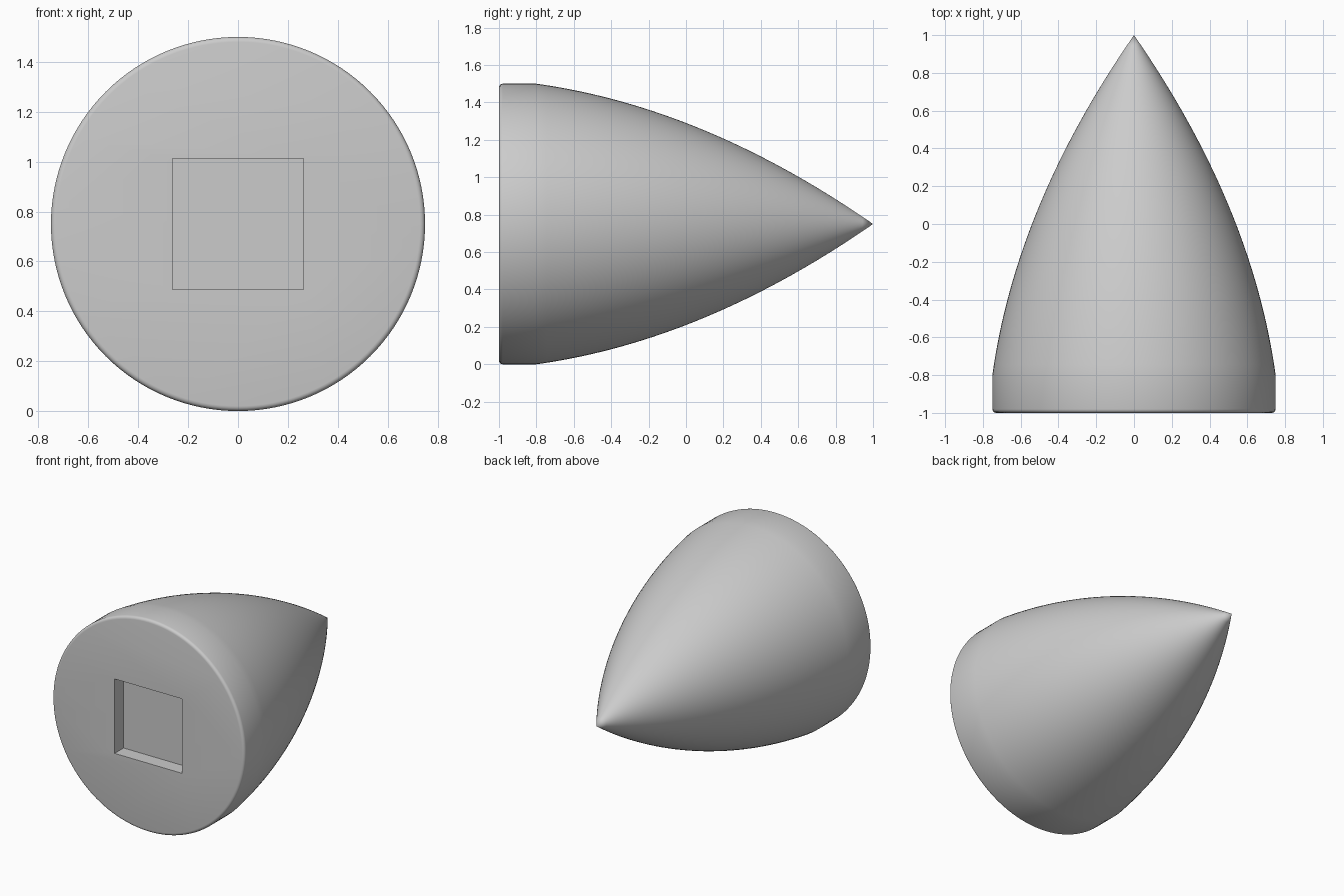
import bpy
import bmesh
import math
from mathutils import Matrix, Vector

cube = bpy.data.objects.get("Cube")
if cube:
    bpy.data.objects.remove(cube, do_unlink=True)

RADIUS = 0.75
CENTRE = Vector((0, 0, RADIUS))
SHOULDER, TIP, BASE = -0.8, 1.0, -1.0
SEGMENTS, STEPS = 128, 32
ROUND = 0.02

grey = bpy.data.materials.new("plain grey")
grey.use_nodes = True
colour = (0.6, 0.6, 0.6, 1)
grey.diffuse_color = colour
grey.node_tree.nodes["Principled BSDF"].inputs["Base Color"].default_value = colour


def make_object(name, bm):
    bmesh.ops.recalc_face_normals(bm, faces=bm.faces)
    mesh = bpy.data.meshes.new(name)
    bm.to_mesh(mesh)
    bm.free()
    mesh.materials.append(grey)
    obj = bpy.data.objects.new(name, mesh)
    bpy.context.collection.objects.link(obj)
    return obj


# Half profile (radius, y): flat base, rounded rim, straight collar, curved nose
profile = [(0, BASE)]
for i in range(5):
    a = math.radians(90) * i / 4
    profile.append((RADIUS - ROUND * (1 - math.sin(a)),
                    BASE + ROUND * (1 - math.cos(a))))
for i in range(STEPS + 1):
    t = i / STEPS
    profile.append((RADIUS - 0.25 * t - 0.5 * t * t,
                    SHOULDER + (TIP - SHOULDER) * t))

# Nose cone, turned around the lengthwise axis
bm = bmesh.new()
verts = [bm.verts.new(CENTRE + Vector((r, y, 0))) for r, y in profile]
edges = [bm.edges.new(pair) for pair in zip(verts, verts[1:])]
bmesh.ops.spin(bm, geom=verts + edges, cent=CENTRE, axis=(0, 1, 0),
               angle=math.tau, steps=SEGMENTS)
bmesh.ops.remove_doubles(bm, verts=bm.verts, dist=0.0001)
base_faces = [f for f in bm.faces if all(v.co.y < BASE + 0.0001 for v in f.verts)]
bmesh.ops.dissolve_faces(bm, faces=base_faces, use_verts=True)
nose_cone = make_object("nose_cone", bm)

# Square socket cut into the flat base
SOCKET, DEPTH = 0.525, 0.1
bm = bmesh.new()
bmesh.ops.create_cube(bm, size=1, matrix=Matrix.Translation(CENTRE + Vector((0, BASE, 0)))
                      @ Matrix.Diagonal((SOCKET, 2 * DEPTH, SOCKET, 1)))
cutter = make_object("socket_cutter", bm)
cutter.hide_render = True
cut = nose_cone.modifiers.new("socket", 'BOOLEAN')
cut.operation = 'DIFFERENCE'
cut.solver = 'EXACT'
cut.object = cutter

bpy.ops.object.select_all(action='DESELECT')
nose_cone.select_set(True)
bpy.context.view_layer.objects.active = nose_cone
bpy.ops.object.modifier_apply(modifier=cut.name)
bpy.data.objects.remove(cutter, do_unlink=True)
bpy.ops.object.shade_smooth_by_angle(angle=math.radians(40))
